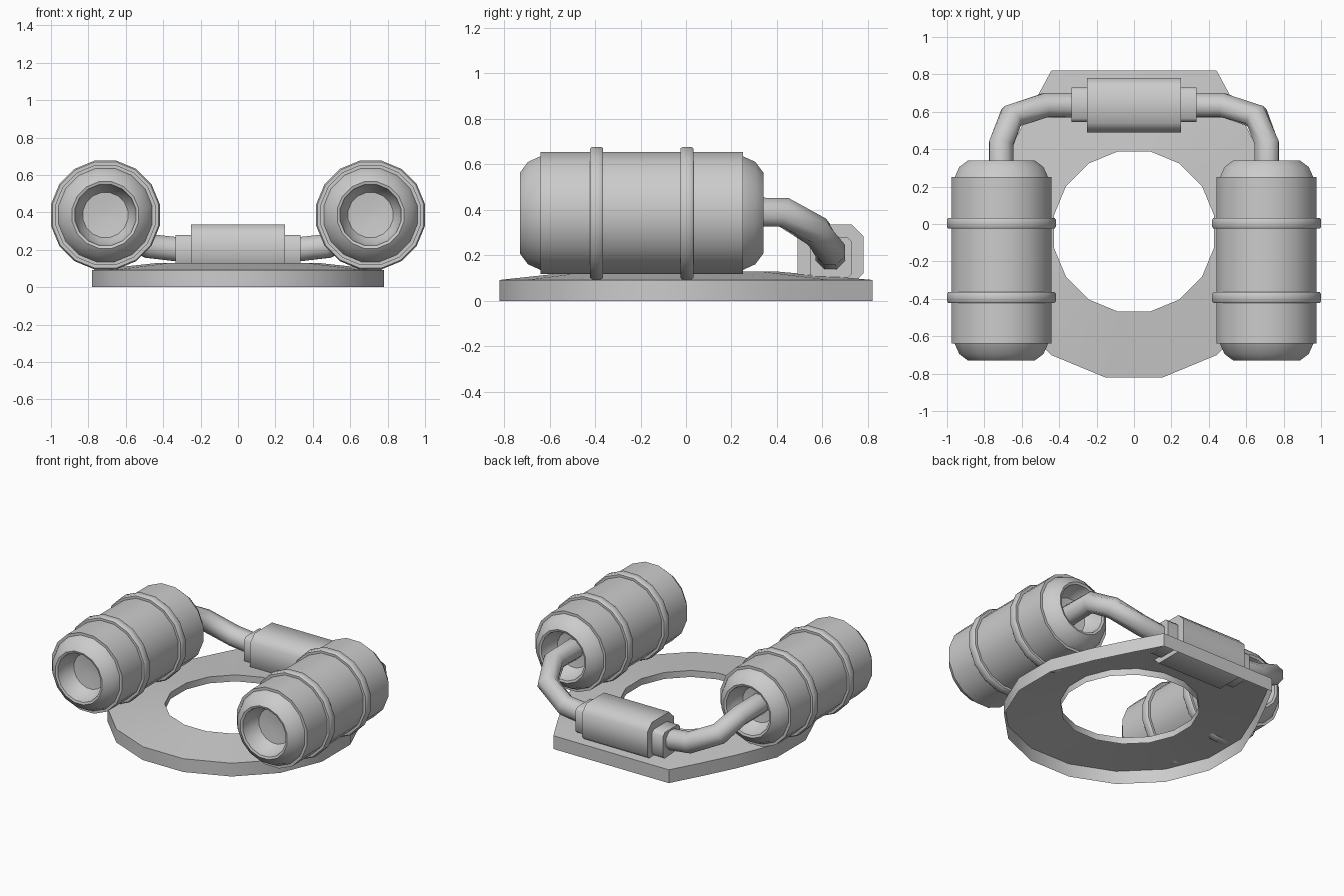
import bpy, bmesh, math
from mathutils import Vector

if "Cube" in bpy.data.objects:
    bpy.data.objects.remove(bpy.data.objects["Cube"])


def finish(name, bm, angle=40, closed=True):
    if closed:
        bmesh.ops.recalc_face_normals(bm, faces=bm.faces)
    me = bpy.data.meshes.new(name)
    bm.to_mesh(me)
    bm.free()
    ob = bpy.data.objects.new(name, me)
    bpy.context.collection.objects.link(ob)
    bpy.ops.object.select_all(action='DESELECT')
    ob.select_set(True)
    bpy.context.view_layer.objects.active = ob
    bpy.ops.object.shade_smooth_by_angle(angle=math.radians(angle))
    return ob


def skin(bm, loops, caps=True):
    """Join equal-length closed loops of points with quads."""
    rows = [[bm.verts.new(p) for p in loop] for loop in loops]
    n = len(rows[0])
    for a, b in zip(rows, rows[1:]):
        for i in range(n):
            j = (i + 1) % n
            bm.faces.new((a[i], a[j], b[j], b[i]))
    if caps:
        bm.faces.new(rows[0][::-1])
        bm.faces.new(rows[-1])


def lathe_y(name, profile, cx, cz, n=16):
    """Lathe (apothem, y) pairs around an axis parallel to y."""
    k = 1 / math.cos(math.pi / n)
    angs = [2 * math.pi * (i + 0.5) / n for i in range(n)]
    bm = bmesh.new()
    skin(bm, [[(cx + r * k * math.cos(a), y, cz + r * k * math.sin(a)) for a in angs]
              for r, y in profile])
    return finish(name, bm)


def prism_x(name, x0, x1, y0, y1, z0, z1, c):
    """Block along x with a chamfered cross-section."""
    sec = [(y0 + c, z0), (y1 - c, z0), (y1, z0 + c), (y1, z1 - c),
           (y1 - c, z1), (y0 + c, z1), (y0, z1 - c), (y0, z0 + c)]
    bm = bmesh.new()
    skin(bm, [[(x, y, z) for y, z in sec] for x in (x0, x1)])
    return finish(name, bm, 50)


def tube(name, path, r, n=8):
    pts = [Vector(p) for p in path]
    loops = []
    for i, p in enumerate(pts):
        d_in = (p - pts[max(i - 1, 0)]).normalized()
        d_out = (pts[min(i + 1, len(pts) - 1)] - p).normalized()
        t = (d_in + d_out).normalized()
        side = t.cross(Vector((0, 0, 1))).normalized()
        up = side.cross(t)
        loops.append([p + r * (math.cos(a) * side + math.sin(a) * up)
                      for a in (2 * math.pi * (k + 0.5) / n for k in range(n))])
    bm = bmesh.new()
    skin(bm, loops)
    return finish(name, bm, 60)


# Base plate: thin shell with a round hole and a squared-off back
cy = -0.04
angs = [math.radians(11.25 + 22.5 * i) for i in range(16)]
outer = [(0.795 * math.cos(a), cy + 0.795 * math.sin(a)) for a in angs]
for i, sx in ((2, 1), (5, -1)):
    outer[i] = (sx * 0.545, 0.63)
for i, sx in ((3, 1), (4, -1)):
    outer[i] = (sx * 0.442, 0.82)
hole = [(0.437 * math.cos(a), cy + 0.437 * math.sin(a)) for a in angs]
bm = bmesh.new()
skin(bm, [[(x, y, 0) for x, y in outer], [(x, y, 0.092) for x, y in outer],
          [(x, y, 0.13) for x, y in hole], [(x, y, 0.085) for x, y in hole]], caps=False)
finish("base_plate", bm, 40, closed=False)

# Central block with its two end collars
prism_x("centre_block", -0.25, 0.25, 0.49, 0.78, 0.07, 0.335, 0.05)
prism_x("block_collar", -0.335, 0.335, 0.545, 0.73, 0.10, 0.28, 0.02)

# Canister profile: hollow rounded ends and a straight body
canister = [(0.03, -0.60), (0.12, -0.61), (0.152, -0.66), (0.163, -0.725), (0.178, -0.73),
            (0.225, -0.695), (0.25, -0.64), (0.268, -0.64), (0.268, 0.25), (0.25, 0.25),
            (0.225, 0.305), (0.178, 0.34), (0.163, 0.335), (0.152, 0.27), (0.12, 0.22),
            (0.03, 0.21)]

for side, sx in (("left", -1), ("right", 1)):
    cx, cz = sx * 0.709, 0.386
    lathe_y(side + "_canister", canister, cx, cz)
    # Raised bands around the canister
    for k, y in enumerate((-0.393, 0.004)):
        band = [(0.25, y - 0.029), (0.284, y - 0.029), (0.291, y - 0.02),
                (0.291, y + 0.02), (0.284, y + 0.029), (0.25, y + 0.029)]
        lathe_y(f"{side}_band_{k + 1}", band, cx, cz)
    # Bent pipe from the block to the canister
    path = [(0.30, 0.635, 0.20), (0.475, 0.635, 0.22), (0.655, 0.575, 0.305),
            (0.71, 0.43, 0.39), (0.71, 0.20, 0.39)]
    tube(side + "_pipe", [(sx * x, y, z) for x, y, z in path], 0.07)
